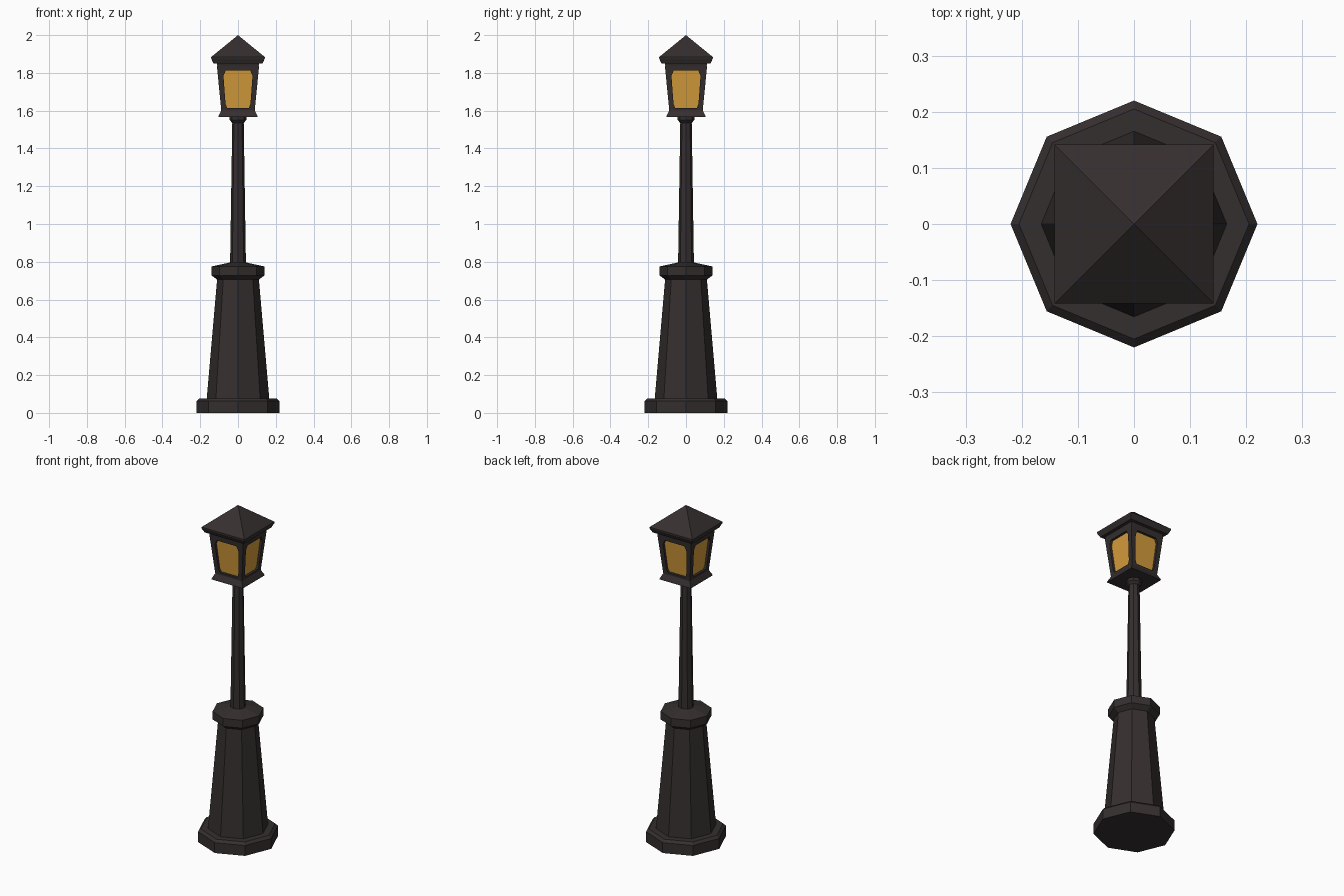
import bpy, bmesh, math
from mathutils import Matrix

if "Cube" in bpy.data.objects:
    bpy.data.objects.remove(bpy.data.objects["Cube"])


def material(name, rgb):
    m = bpy.data.materials.new(name)
    m.diffuse_color = (*rgb, 1)
    m.use_nodes = True
    m.node_tree.nodes["Principled BSDF"].inputs["Base Color"].default_value = m.diffuse_color
    return m


IRON = material("dark iron", (0.036, 0.028, 0.028))
GLASS = material("amber glass", (0.66, 0.33, 0.045))


def finish(name, bm, mats):
    bmesh.ops.remove_doubles(bm, verts=bm.verts, dist=1e-5)
    bmesh.ops.recalc_face_normals(bm, faces=bm.faces)
    me = bpy.data.meshes.new(name)
    bm.to_mesh(me)
    bm.free()
    for m in mats:
        me.materials.append(m)
    ob = bpy.data.objects.new(name, me)
    bpy.context.collection.objects.link(ob)
    return ob


def lathe(name, profile, sides, start=0.0):
    """Flat-sided turned solid from (radius, height) pairs, capped at both ends."""
    bm = bmesh.new()
    rings = []
    for r, z in profile:
        rings.append([bm.verts.new((r * math.cos(start + 2 * math.pi * i / sides),
                                    r * math.sin(start + 2 * math.pi * i / sides), z))
                      for i in range(sides)])
    for a, b in zip(rings, rings[1:]):
        for i in range(sides):
            j = (i + 1) % sides
            bm.faces.new((a[i], a[j], b[j], b[i]))
    bm.faces.new(rings[0][::-1])
    bm.faces.new(rings[-1])
    return finish(name, bm, [IRON])


def square(name, profile):
    """Square solid from (half width, height) pairs."""
    return lathe(name, [(h * math.sqrt(2), z) for h, z in profile], 4, math.pi / 4)


# octagonal foot, pedestal, collar and pole
lathe("foot", [(0.22, 0), (0.22, 0.062), (0.205, 0.077), (0.15, 0.077)], 8)
lathe("pedestal", [(0.166, 0.07), (0.11, 0.715)], 8)
lathe("pedestal_collar", [(0.11, 0.705), (0.14, 0.728), (0.14, 0.775), (0.04, 0.797)], 8)
lathe("pole", [(0.042, 0.785), (0.03, 1.56)], 8)
lathe("pole_cap", [(0.03, 1.535), (0.044, 1.55), (0.044, 1.575)], 8)

# lantern tray and roof
square("lantern_tray", [(0.104, 1.567), (0.102, 1.574), (0.086, 1.606)])
square("lantern_roof", [(0.108, 1.835), (0.112, 1.85), (0.13, 1.851), (0.142, 1.876),
                        (0.142, 1.884), (0.0, 2.0)])

# lantern body: four leaning panels, each with a recessed cut-corner window
Z0, Z1, H0, H1, RECESS = 1.595, 1.84, 0.088, 0.112, 0.014


def half(z):
    return H0 + (H1 - H0) * (z - Z0) / (Z1 - Z0)


right = [(0.057, 1.615), (0.066, 1.635), (0.077, 1.785), (0.065, 1.812)]
window = right + [(-x, z) for x, z in reversed(right)]
corners = [(H0, Z0), (H1, Z1), (-H1, Z1), (-H0, Z0)]
bm = bmesh.new()
for k in range(4):
    rot = Matrix.Rotation(k * math.pi / 2, 3, 'Z')

    def vert(x, z, depth=0.0):
        v = bm.verts.new((x, -half(z) + depth, z))
        v.co = rot @ v.co
        return v

    outer = [vert(x, z) for x, z in corners]
    rim = [vert(x, z) for x, z in window]
    pane = [vert(x, z, RECESS) for x, z in window]
    # frame around the opening
    for c in range(4):
        n = (c + 1) % 4
        bm.faces.new((outer[c], rim[2 * c], rim[2 * c + 1]))
        bm.faces.new((outer[c], outer[n], rim[2 * n], rim[2 * c + 1]))
    # reveal and glass
    for i in range(8):
        j = (i + 1) % 8
        bm.faces.new((rim[i], rim[j], pane[j], pane[i]))
    bm.faces.new(pane).material_index = 1
finish("lantern_body", bm, [IRON, GLASS])
